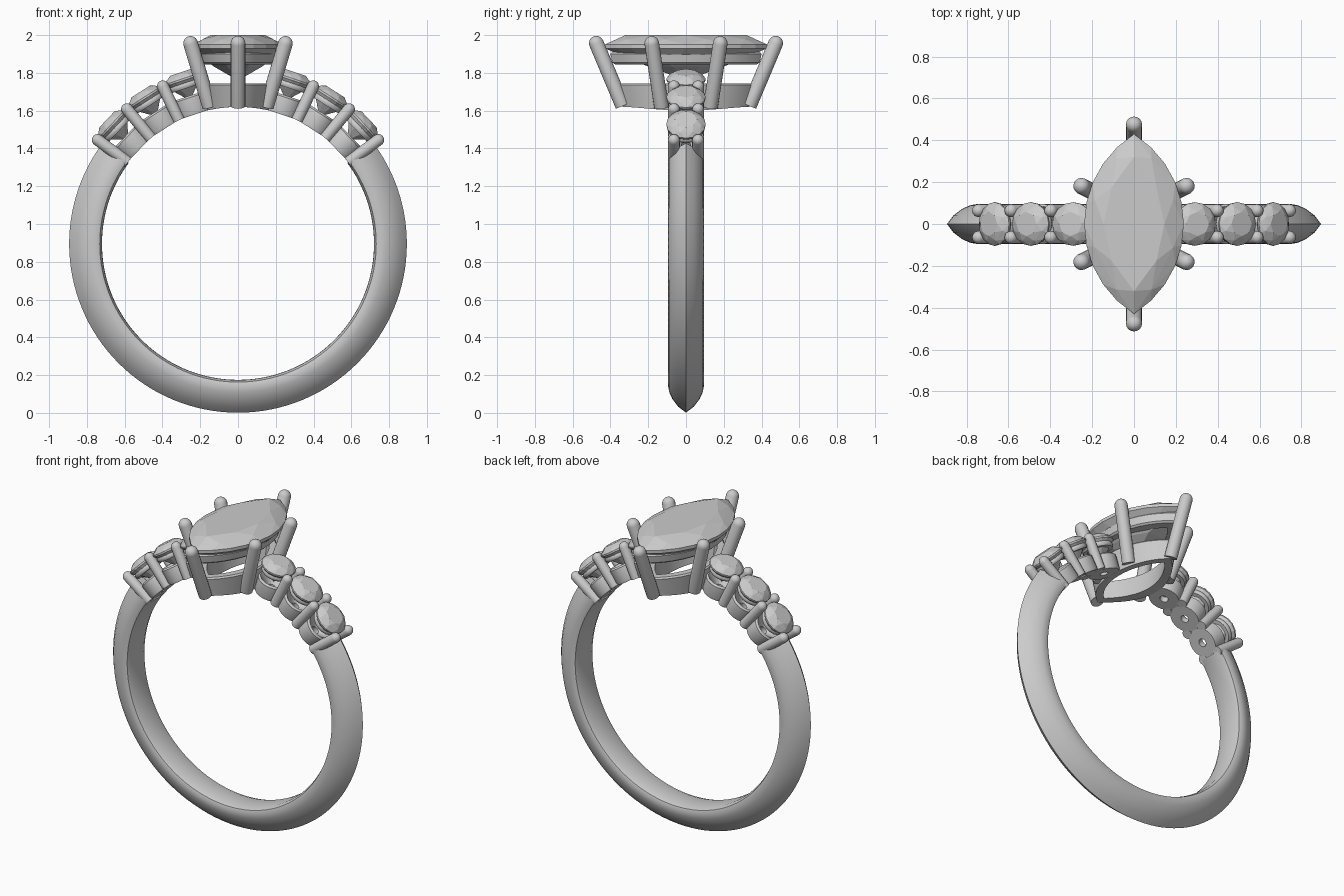
import bpy, bmesh
from math import sin, cos, pi, radians, asin, sqrt
from mathutils import Vector, Matrix

if "Cube" in bpy.data.objects:
    bpy.data.objects.remove(bpy.data.objects["Cube"])

CZ = 0.895          # ring centre height
R_IN = 0.72         # finger hole radius


def finish(name, bm, smooth=True):
    bmesh.ops.remove_doubles(bm, verts=bm.verts, dist=1e-5)
    bmesh.ops.recalc_face_normals(bm, faces=bm.faces)
    me = bpy.data.meshes.new(name)
    bm.to_mesh(me)
    bm.free()
    ob = bpy.data.objects.new(name, me)
    bpy.context.collection.objects.link(ob)
    if smooth:
        bpy.ops.object.select_all(action='DESELECT')
        ob.select_set(True)
        bpy.context.view_layer.objects.active = ob
        bpy.ops.object.shade_smooth_by_angle(angle=radians(35))
    return ob


def loft(name, loops, wrap=False, caps=False):
    """Skin a list of closed loops with equal point counts."""
    bm = bmesh.new()
    rows = [[bm.verts.new(p) for p in lp] for lp in loops]
    pairs = list(zip(rows, rows[1:])) + ([(rows[-1], rows[0])] if wrap else [])
    for a, b in pairs:
        n = len(a)
        for i in range(n):
            bm.faces.new((a[i], a[(i + 1) % n], b[(i + 1) % n], b[i]))
    if caps:
        bm.faces.new(rows[0])
        bm.faces.new(rows[-1])
    return finish(name, bm)


def frame(origin, axis):
    return Matrix.Translation(origin) @ Vector(axis).to_track_quat('Z', 'Y').to_matrix().to_4x4()


def lathe(name, profile, mat, wrap=False, caps=False, n=24):
    loops = [[mat @ Vector((r * cos(2 * pi * i / n), r * sin(2 * pi * i / n), h))
              for i in range(n)] for r, h in profile]
    return loft(name, loops, wrap, caps)


def prong(name, p0, p1, r):
    """Round wire with a domed tip ending at p1."""
    p0, p1 = Vector(p0), Vector(p1)
    length = (p1 - p0).length
    dome = [(r * cos(t * pi / 12), length - r + r * sin(t * pi / 12)) for t in range(6)]
    lathe(name, [(r, 0)] + dome + [(r * 0.05, length)], frame(p0, p1 - p0), caps=True, n=16)


def gem(name, points):
    """Faceted stone: hull of its facet corners."""
    bm = bmesh.new()
    for p in points:
        bm.verts.new(p)
    res = bmesh.ops.convex_hull(bm, input=bm.verts)
    junk = [g for g in res['geom_interior'] if isinstance(g, bmesh.types.BMVert)]
    bmesh.ops.delete(bm, geom=junk, context='VERTS')
    bmesh.ops.dissolve_limit(bm, angle_limit=radians(1), verts=bm.verts, edges=bm.edges)
    finish(name, bm, smooth=False)


def marquise(hl, hw, n, z=0.0, off=0.0):
    """Pointed oval from two arcs, n points per side."""
    R = (hl * hl + hw * hw) / (2 * hw)
    top = asin(hl / R)
    pts = []
    for side in (1, -1):
        for i in range(n):
            f = -top + 2 * top * (i + off) / n
            pts.append(Vector((side * (R * cos(f) - R + hw), side * R * sin(f), z)))
    return pts


def polar(r, deg, y=0.0):
    a = radians(deg)
    return Vector((r * cos(a), y, CZ + r * sin(a)))


# Band: pointed section swept around the open lower arc
half = [(0.06, 0.721), (0.088, 0.732), (0.095, 0.752), (0.089, 0.785),
        (0.072, 0.822), (0.042, 0.862)]
section = [(0, R_IN)] + half + [(0, 0.894)] + [(-y, r) for y, r in reversed(half)]
A0, A1, STEPS = 143.5, 396.5, 90
loft("band", [[polar(r, A0 + (A1 - A0) * k / STEPS, y) for y, r in section]
              for k in range(STEPS + 1)], caps=True)

# Shoulder stones with seats, rails and prongs, mirrored left and right
for side, label in ((1, "right"), (-1, "left")):
    for k in range(3):
        deg = 43.5 + 14 * k
        deg = deg if side > 0 else 180 - deg
        m = frame((0, 0, CZ), polar(1, deg) - Vector((0, 0, CZ)))
        lathe(f"{label}_seat_{k+1}", [(0.025, 0.722), (0.092, 0.722), (0.096, 0.735), (0.096, 0.815),
              (0.085, 0.825), (0.025, 0.76)], m, wrap=True)
        lathe(f"{label}_stone_rail_{k+1}", [(0.06, 0.868), (0.088, 0.868), (0.094, 0.878),
              (0.094, 0.89), (0.088, 0.9), (0.06, 0.9)], m, wrap=True)
        pts = [m @ Vector((0, 0, 0.80))]
        for r, h, n, o in ((0.058, 0.957, 8, 0), (0.086, 0.942, 8, 0.5), (0.104, 0.922, 16, 0),
                           (0.104, 0.912, 16, 0), (0.055, 0.855, 8, 0.5)):
            pts += [m @ Vector((r * cos(2 * pi * (i + o) / n), r * sin(2 * pi * (i + o) / n), h))
                    for i in range(n)]
        gem(f"{label}_stone_{k+1}", pts)
        pd = 36.5 + 14 * k
        pd = pd if side > 0 else 180 - pd
        for y, fb in ((-0.064, "front"), (0.064, "back")):
            prong(f"{label}_{fb}_small_prong_{k+1}", polar(0.725, pd, y), polar(0.955, pd, y), 0.031)

# Centre stone
pts = [Vector((0, 0, 1.76))]
pts += marquise(0.32, 0.145, 4, 2.0)
pts += marquise(0.39, 0.20, 4, 1.978, 0.5)
pts += marquise(0.43, 0.238, 10, 1.95)
pts += marquise(0.43, 0.238, 10, 1.93)
pts += marquise(0.25, 0.14, 4, 1.835, 0.5)
gem("centre_stone", pts)

# Upper gallery rail under the stone
loft("gallery_rail", [marquise(l, w, 16, z) for l, w, z in (
    (0.375, 0.18, 1.845), (0.39, 0.192, 1.855), (0.40, 0.202, 1.90), (0.39, 0.195, 1.912),
    (0.32, 0.135, 1.912), (0.30, 0.125, 1.845))], wrap=True)


# Lower basket ring, its underside curved to the finger hole
def hug(pts):
    for p in pts:
        p.z = CZ + sqrt(R_IN ** 2 - p.x ** 2) + 0.005
    return pts


loft("basket_base", [hug(marquise(0.335, 0.165, 16)), marquise(0.36, 0.185, 16, 1.735),
                     marquise(0.35, 0.177, 16, 1.745), marquise(0.30, 0.135, 16, 1.745),
                     hug(marquise(0.275, 0.115, 16))], wrap=True)

# Six claw prongs
for sy, fb in ((-1, "front"), (1, "back")):
    prong(f"{fb}_tip_prong", (0, sy * 0.335, 1.625), (0, sy * 0.49, 1.993), 0.039)
    for sx, lr in ((-1, "left"), (1, "right")):
        prong(f"{fb}_{lr}_prong", (sx * 0.15, sy * 0.13, 1.62), (sx * 0.262, sy * 0.187, 1.993), 0.039)
